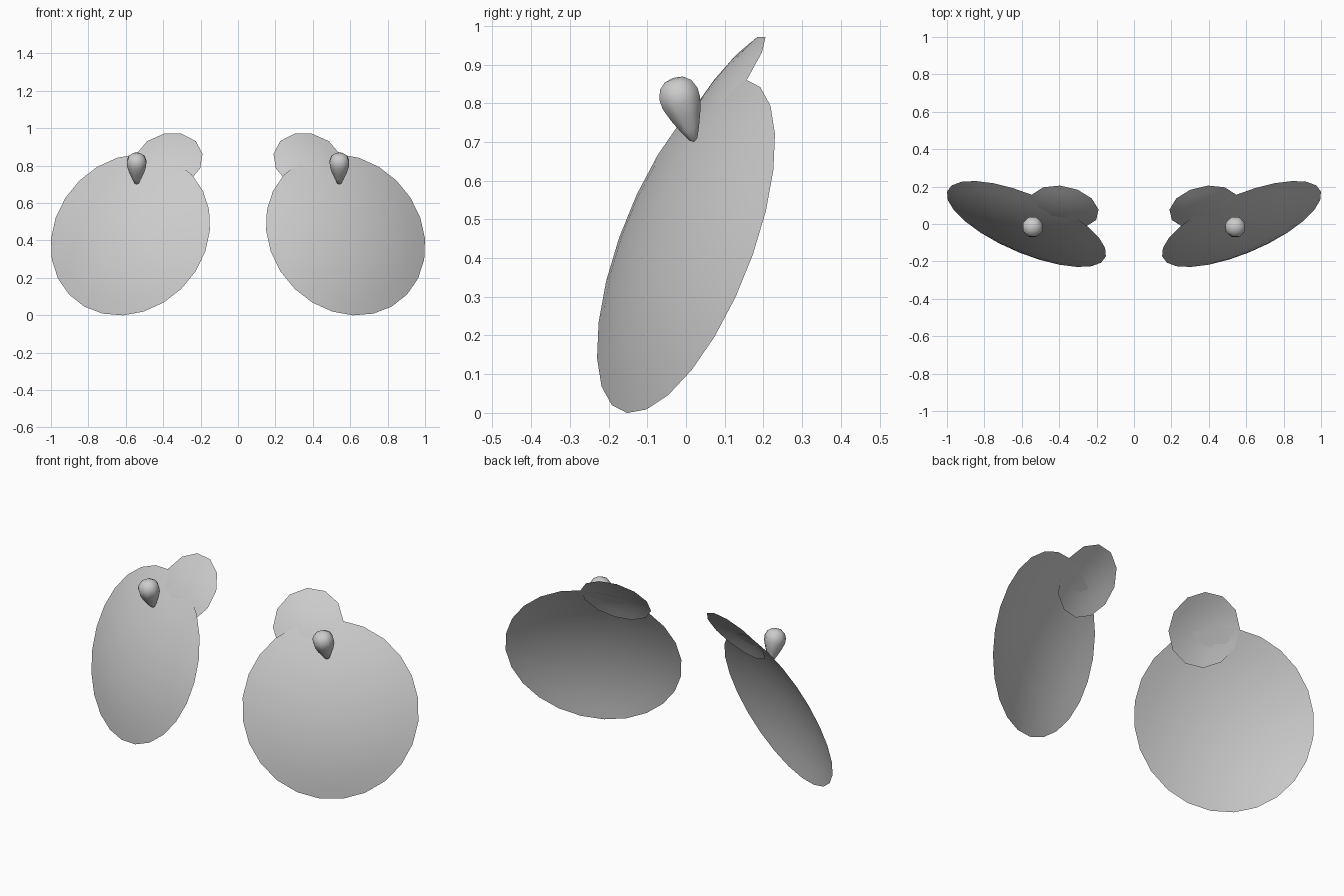
import bpy, math
from mathutils import Vector, Matrix

if "Cube" in bpy.data.objects:
    bpy.data.objects.remove(bpy.data.objects["Cube"])


def revolve(name, profile, sides, centre, axis, phase=0.0):
    """Revolve (radius, height) points about an axis, then mirror across x = 0."""
    turn = Vector(axis).normalized().to_track_quat('Z', 'Y').to_matrix().to_4x4()
    place = Matrix.Translation(centre) @ turn
    verts, faces, rings = [], [], []
    for r, h in profile:
        n = 1 if r == 0 else sides
        rings.append(range(len(verts), len(verts) + n))
        for i in range(n):
            a = math.tau * i / sides + phase
            verts.append(place @ Vector((r * math.cos(a), r * math.sin(a), h)))
    for low, high in zip(rings, rings[1:]):
        for i in range(sides):
            j = (i + 1) % sides
            if len(low) == 1:
                faces.append((low[0], high[j], high[i]))
            elif len(high) == 1:
                faces.append((low[i], low[j], high[0]))
            else:
                faces.append((low[i], low[j], high[j], high[i]))
    mesh = bpy.data.meshes.new(name)
    mesh.from_pydata(verts, [], faces)
    mesh.shade_smooth()
    obj = bpy.data.objects.new(name, mesh)
    bpy.context.collection.objects.link(obj)
    obj.modifiers.new("mirror", 'MIRROR').use_mirror_merge = False
    return obj


def dome(radius, height, rings):
    """Profile of a shallow open spherical cap, rim to crown."""
    R = (radius ** 2 + height ** 2) / (2 * height)
    edge = math.asin(radius / R)
    angles = [edge * (1 - i / rings) for i in range(rings)] + [0]
    return [(R * math.sin(a), R * math.cos(a) - (R - height)) for a in angles]


# Large shallow shells
revolve("large_shell", dome(0.459, 0.08, 6), 24,
        (0.575, 0, 0.431), (0.369, -0.864, 0.339), -0.05)

# Small shells overlapping the upper inner rims
revolve("small_shell", dome(0.188, 0.024, 4), 12,
        (0.373, 0.09, 0.824), (0.181, -0.787, 0.59), math.pi / 12)

# Teardrop studs on the front of the large shells
drop = [(0, 0), (0.012, 0.007), (0.026, 0.033), (0.043, 0.07), (0.055, 0.105),
        (0.056, 0.13), (0.046, 0.155), (0.026, 0.17), (0, 0.174)]
revolve("teardrop_stud", drop, 8, (0.542, 0.021, 0.70), (0, -0.31, 0.95),
        math.pi / 8)
